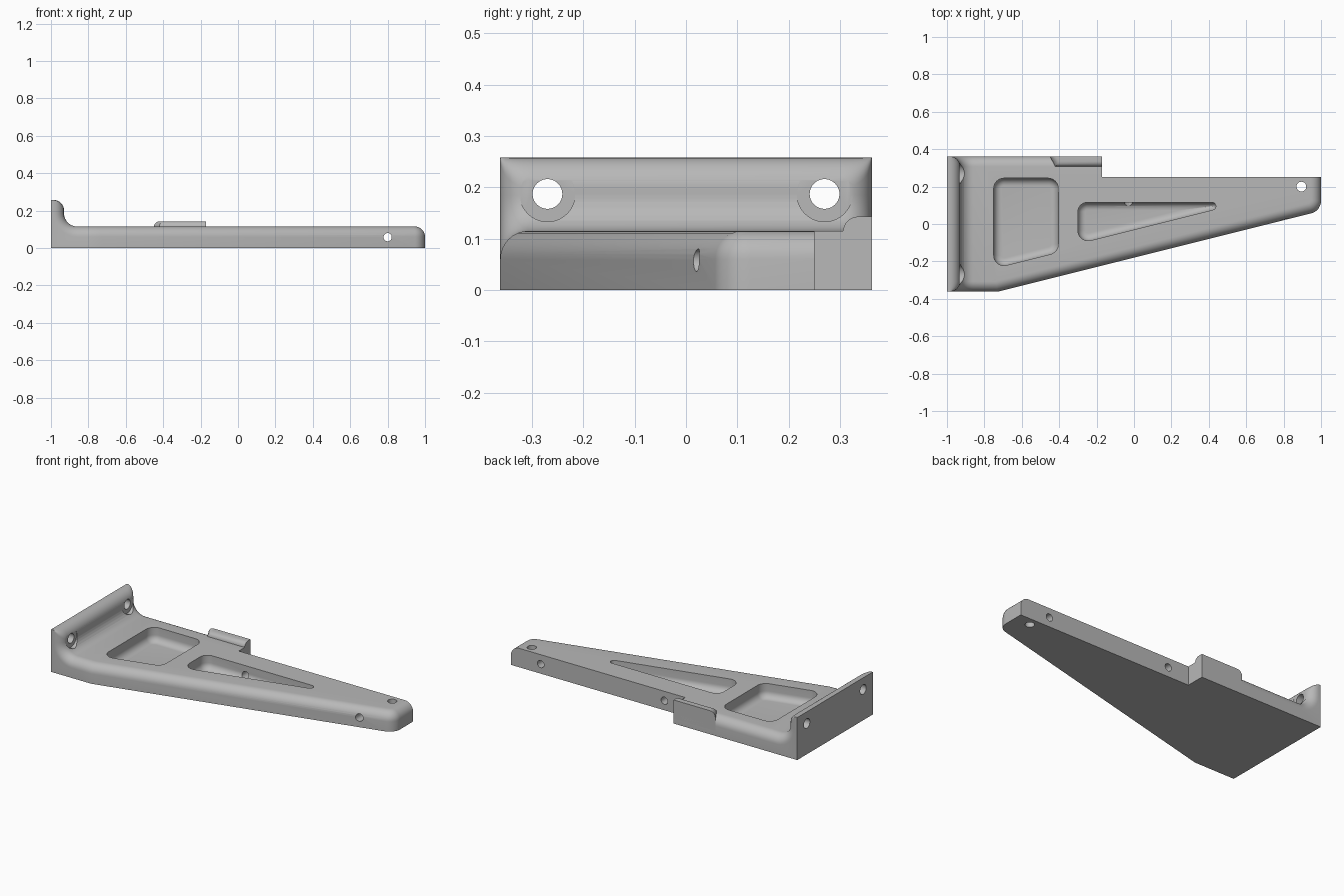
import bpy, bmesh, math
from mathutils import Vector, Matrix

cube = bpy.data.objects.get("Cube")
if cube:
    bpy.data.objects.remove(cube, do_unlink=True)

grey = bpy.data.materials.new("machined_grey")
grey.use_nodes = True
grey.diffuse_color = (0.48, 0.48, 0.48, 1)
grey.node_tree.nodes["Principled BSDF"].inputs["Base Color"].default_value = (0.48, 0.48, 0.48, 1)

HALF, TOP, EDGE, JOIN = 0.362, 0.115, 0.055, -0.8
QUARTER = [math.pi / 2 * i / 8 for i in range(9)]


def finish(name, bm):
    bmesh.ops.recalc_face_normals(bm, faces=bm.faces[:])
    mesh = bpy.data.meshes.new(name)
    bm.to_mesh(mesh)
    bm.free()
    mesh.materials.append(grey)
    obj = bpy.data.objects.new(name, mesh)
    bpy.context.collection.objects.link(obj)
    return obj


def loft(name, rings):
    """Solid skin through rings with equal point counts."""
    bm = bmesh.new()
    loops = [[bm.verts.new(p) for p in ring] for ring in rings]
    n = len(loops[0])
    for a, b in zip(loops, loops[1:]):
        for i in range(n):
            j = (i + 1) % n
            bm.faces.new((a[i], a[j], b[j], b[i]))
    bm.faces.new(loops[0][::-1])
    bm.faces.new(loops[-1])
    return finish(name, bm)


def outline(corners, radii, insets, z):
    """Counter-clockwise polygon with each edge moved inward and corners rounded."""
    pts = [Vector(c) for c in corners]
    n = len(pts)
    ring = []
    for i in range(n):
        d0 = (pts[i] - pts[i - 1]).normalized()
        d1 = (pts[(i + 1) % n] - pts[i]).normalized()
        n0, n1 = Vector((-d0.y, d0.x)), Vector((-d1.y, d1.x))
        p0, p1 = pts[i] + n0 * insets[i - 1], pts[i] + n1 * insets[i]
        p = p0 + d0 * ((p1 - p0).cross(d1) / d0.cross(d1))
        if not radii[i]:
            ring.append((p.x, p.y, z))
            continue
        r = max(radii[i] - max(insets[i], insets[i - 1]), 0.001)
        turn = math.atan2(d0.cross(d1), d0.dot(d1))
        centre = p - d0 * r * math.tan(turn / 2) + n0 * r
        for k in range(9):
            q = centre + Matrix.Rotation(turn * k / 8, 2) @ (-n0 * r)
            ring.append((q.x, q.y, z))
    return ring


def slab(name, corners, radii, rounded, z0, z1, r):
    """Upright slab whose top edge is rounded along the flagged sides."""
    rings = [outline(corners, radii, [0] * len(corners), z0)]
    for a in QUARTER:
        d = r * (1 - math.cos(a))
        rings.append(outline(corners, radii, [d * f for f in rounded], z1 - r + r * math.sin(a)))
    return loft(name, rings)


def pocket(name, corners, radii, floor=0.03, f=0.04):
    """Pocket cutter with a filleted floor."""
    rings = [outline(corners, radii, [0] * len(corners), TOP + 0.02)]
    for a in QUARTER:
        d = f * (1 - math.cos(a))
        rings.append(outline(corners, radii, [d] * len(corners), floor + f - f * math.sin(a)))
    return loft(name, rings)


def rod(start, end, radius):
    """Cylinder cutter between two points."""
    a, b = Vector(start), Vector(end)
    bm = bmesh.new()
    turn = (b - a).to_track_quat('Z', 'Y').to_matrix().to_4x4()
    bmesh.ops.create_cone(bm, cap_ends=True, segments=40, radius1=radius, radius2=radius,
                          depth=(b - a).length, matrix=Matrix.Translation((a + b) / 2) @ turn)
    return finish("hole_cutter", bm)


def activate(obj):
    bpy.ops.object.select_all(action='DESELECT')
    obj.select_set(True)
    bpy.context.view_layer.objects.active = obj


def cut(obj, cutters):
    activate(obj)
    for c in cutters:
        c.hide_render = True
        mod = obj.modifiers.new("cut", 'BOOLEAN')
        mod.operation, mod.solver, mod.object = 'DIFFERENCE', 'EXACT', c
        bpy.ops.object.modifier_apply(modifier=mod.name)
        bpy.data.objects.remove(c, do_unlink=True)


# Tapered arm with rounded front, tip and rear-left edges
arm = slab("tapered_arm",
           [(JOIN, -HALF), (-0.73, -HALF), (1, 0.07), (1, 0.25), (-0.17, 0.25), (-0.17, HALF), (JOIN, HALF)],
           [0, 0, 0.07, 0, 0, 0, 0], [1, 1, 1, 0, 0, 1, 0], 0, TOP, EDGE)
square_pocket = pocket("square_pocket", [(-0.75, -0.238), (-0.405, -0.151), (-0.405, 0.245), (-0.75, 0.245)],
                       [0.055] * 4)
long_pocket = pocket("long_pocket", [(-0.3, -0.105), (0.58, 0.115), (-0.3, 0.115)], [0.055, 0.02, 0.05])
cut(arm, [square_pocket, long_pocket,
          rod((0.895, 0.2, -0.1), (0.895, 0.2, 0.2), 0.026),
          rod((0.8, -0.1, 0.058), (0.8, 0.4, 0.058), 0.022),
          rod((-0.03, 0.06, 0.058), (-0.03, 0.4, 0.058), 0.022)])

# Raised stop on the rear edge
stop = slab("rear_stop", [(-0.42, 0.306), (-0.17, 0.306), (-0.17, HALF), (-0.45, HALF)],
            [0] * 4, [1, 0, 0, 1], 0.03, 0.143, 0.03)


# Mounting flange: side profile swept across, shrinking towards both ends
def flange_ring(y, d):
    face, height = -0.93 - d, 0.258
    fillet, crown = 0.07 + d, 0.058 - d
    ring = [(-1, 0), (JOIN, 0), (JOIN, TOP - d)]
    ring += [(face + fillet * (1 - math.sin(a)), TOP - d + fillet * (1 - math.cos(a))) for a in QUARTER]
    ring += [(face - crown * (1 - math.cos(a)), height - crown * (1 - math.sin(a))) for a in QUARTER]
    ring.append((-1, height))
    return [(x, y, z) for x, z in ring]


ends = [(HALF - EDGE * (1 - math.cos(a)), EDGE * (1 - math.sin(a))) for a in QUARTER]
flange = loft("mounting_flange", [flange_ring(-y, d) for y, d in ends]
              + [flange_ring(y, d) for y, d in reversed(ends)])
for side in (-1, 1):
    y = side * 0.27
    cut(flange, [rod((-1.1, y, 0.187), (-0.7, y, 0.187), 0.029),
                 rod((-0.932, y, 0.187), (-0.7, y, 0.187), 0.054)])

for obj in (arm, stop, flange):
    activate(obj)
    bpy.ops.object.shade_smooth_by_angle(angle=math.radians(30))
